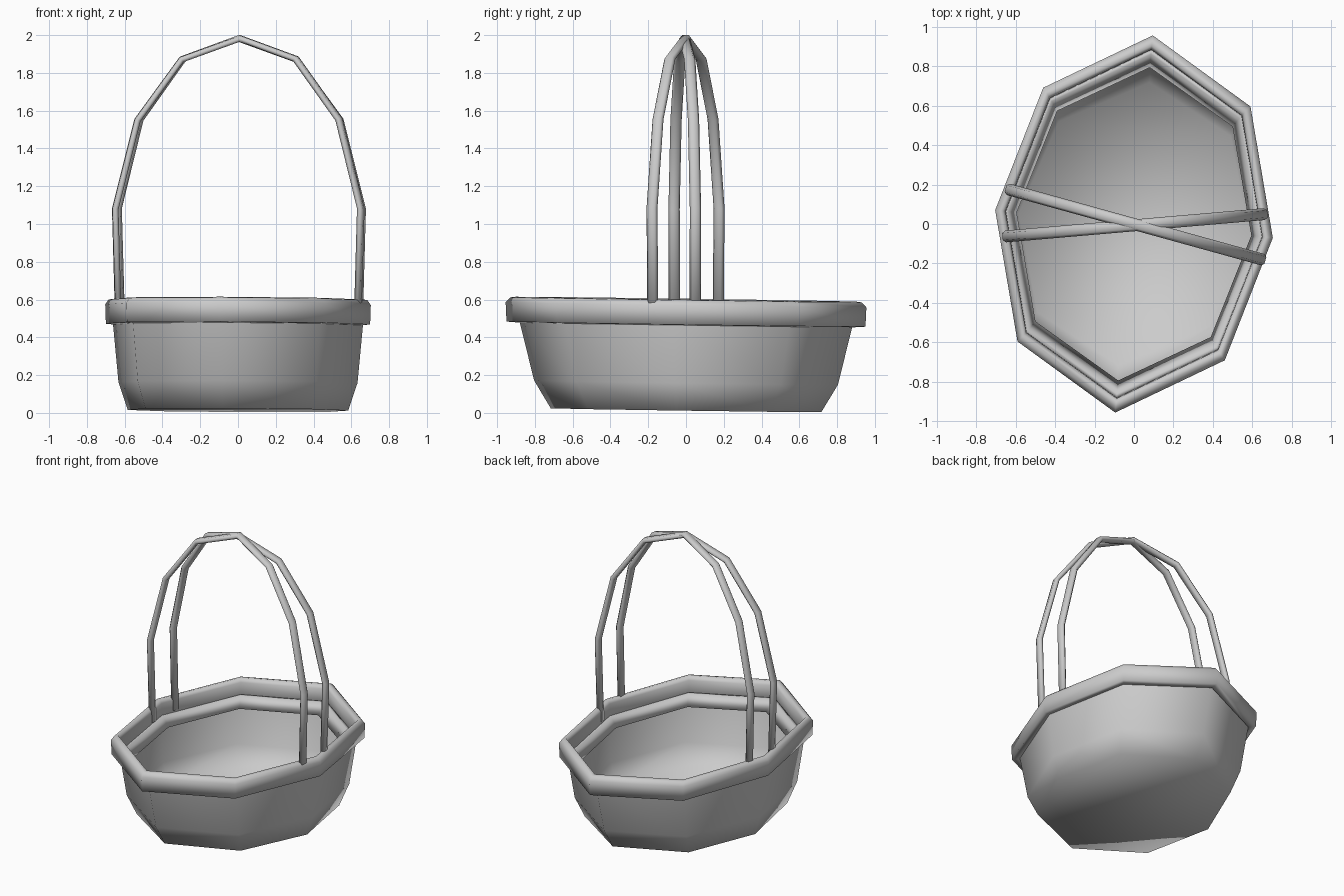
import bpy
import bmesh
from mathutils import Vector

cube = bpy.data.objects.get("Cube")
if cube:
    bpy.data.objects.remove(cube, do_unlink=True)

# Single plain grey
grey = bpy.data.materials.new("light grey")
grey.use_nodes = True
grey.diffuse_color = (0.6, 0.6, 0.6, 1)
grey.node_tree.nodes["Principled BSDF"].inputs["Base Color"].default_value = (0.6, 0.6, 0.6, 1)


def loft(name, rings, close_rings=False, cap_start=False, cap_end=False):
    """Bridge equal-sized point rings into one smooth mesh."""
    bm = bmesh.new()
    loops = [[bm.verts.new(p) for p in ring] for ring in rings]
    pairs = list(zip(loops, loops[1:]))
    if close_rings:
        pairs.append((loops[-1], loops[0]))
    for a, b in pairs:
        for i in range(len(a)):
            j = (i + 1) % len(a)
            bm.faces.new((a[i], a[j], b[j], b[i]))
    if cap_start:
        bm.faces.new(loops[0])
    if cap_end:
        bm.faces.new(loops[-1])
    bmesh.ops.recalc_face_normals(bm, faces=bm.faces)
    for face in bm.faces:
        face.smooth = True
    mesh = bpy.data.meshes.new(name)
    bm.to_mesh(mesh)
    bm.free()
    mesh.materials.append(grey)
    obj = bpy.data.objects.new(name, mesh)
    bpy.context.collection.objects.link(obj)
    return obj


# Octagonal outline: half of it, then the same turned by half a circle
half = [(0.095, 0.955), (0.59, 0.595), (0.703, -0.07), (0.46, -0.69)]
outline = half + [(-x, -y) for x, y in half]


def ring(sx, sy, z):
    """Scaled outline at a height, with the basket's slight lean."""
    return [(x * sx, y * sy, z - 0.014 * y * sy - 0.004 * x * sx) for x, y in outline]


# Bowl: thin open shell with a flat base
bowl = [(0.83, 0.75, 0.014), (0.90, 0.842, 0.16), (0.943, 0.925, 0.48)]
loft("basket_bowl", [ring(*level) for level in bowl], cap_start=True)

# Lip: sloping ledge inside the bowl, just under the rim
lip = [(0.935, 0.925, 0.49), (0.905, 0.9, 0.49), (0.845, 0.83, 0.42), (0.925, 0.9, 0.41)]
loft("inner_lip", [ring(*level) for level in lip], close_rings=True)

# Rim: rounded band around the top of the bowl
band = [(0.995, 0.47), (1, 0.572), (0.975, 0.598), (0.945, 0.602), (0.925, 0.575),
        (0.922, 0.49), (0.935, 0.466)]
loft("basket_rim", [ring(s, s, z) for s, z in band], close_rings=True)

# Handle arch: distance from the centre as a share of the span, and height
arch_half = [(0.975, 0.5), (1, 1.08), (0.82, 1.55), (0.465, 1.87)]
arch = [(-u, z) for u, z in arch_half] + [(0, 1.98)] + [(u, z) for u, z in reversed(arch_half)]
section = [(1, 0), (0.6, 1), (-0.6, 1), (-1, 0), (-0.6, -1), (0.6, -1)]


def handle(name, start, end, lift):
    """Sweep a flattened six-sided section along the arch."""
    start, end = Vector((*start, 0)), Vector((*end, 0))
    middle, reach = (start + end) / 2, (end - start) / 2
    side = Vector((-reach.y, reach.x, 0)).normalized()
    path = [middle + reach * u + Vector((0, 0, z + lift)) for u, z in arch]
    rings = []
    for i, p in enumerate(path):
        before = (p - path[max(i - 1, 0)]).normalized()
        after = (path[min(i + 1, len(path) - 1)] - p).normalized()
        out = side.cross(before + after).normalized()
        rings.append([p + side * 0.03 * a + out * 0.016 * b for a, b in section])
    loft(name, rings, cap_start=True, cap_end=True)


handle("handle_arch_a", (-0.635, 0.175), (0.65, -0.18), 0.004)
handle("handle_arch_b", (-0.65, -0.063), (0.66, 0.05), 0)
